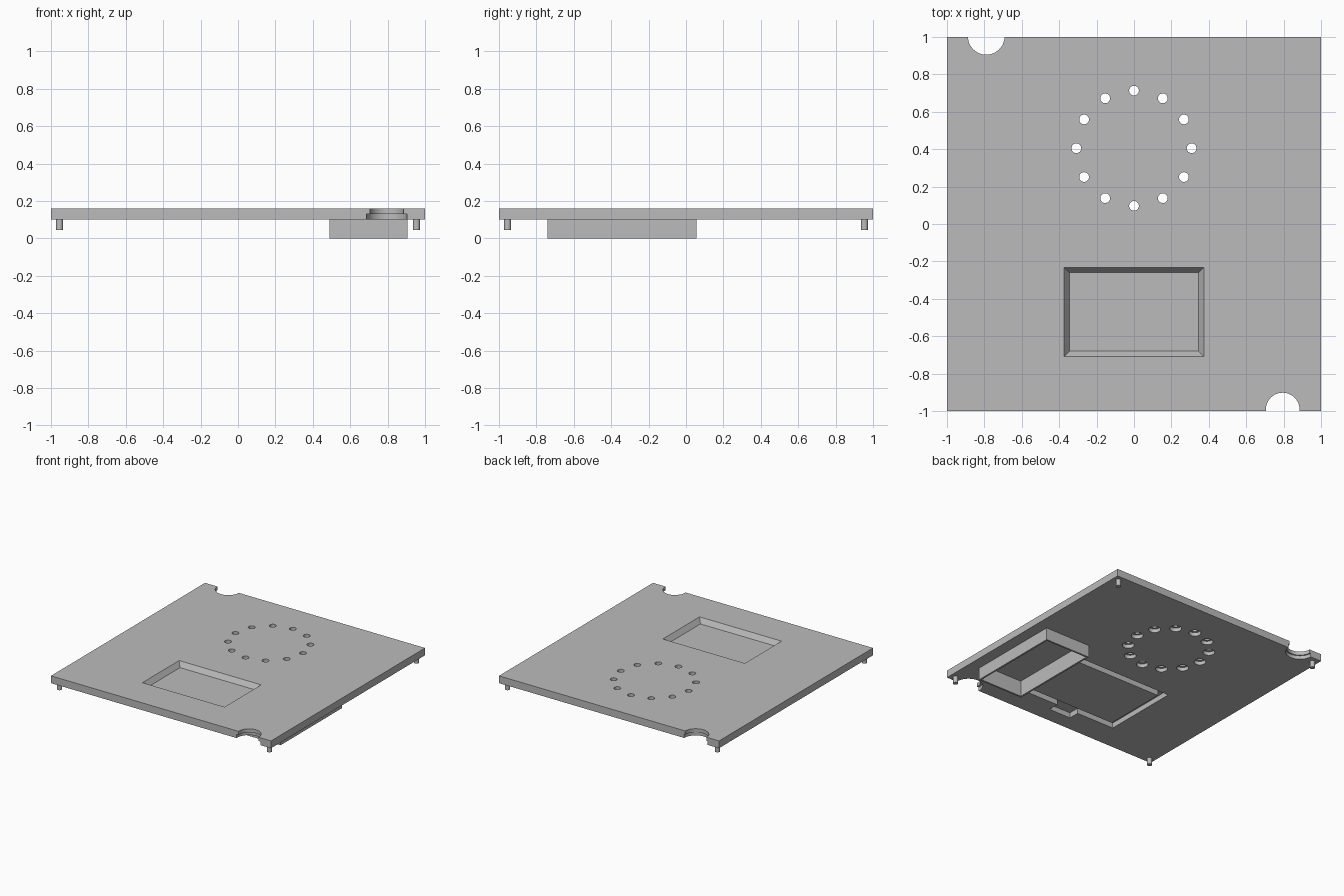
import bpy, bmesh
from math import cos, sin, tau
from mathutils import Matrix, Vector

old = bpy.data.objects.get("Cube")
if old:
    bpy.data.objects.remove(old, do_unlink=True)

grey = bpy.data.materials.new("plain grey")
grey.use_nodes = True
colour = (0.5, 0.5, 0.5, 1)
grey.diffuse_color = colour
grey.node_tree.nodes["Principled BSDF"].inputs["Base Color"].default_value = colour

BOTTOM, STEP, TOP = 0.10, 0.13, 0.16
BELOW, ABOVE = BOTTOM - 0.02, TOP + 0.02


def finish(bm, name):
    mesh = bpy.data.meshes.new(name)
    bm.to_mesh(mesh)
    bm.free()
    mesh.materials.append(grey)
    obj = bpy.data.objects.new(name, mesh)
    bpy.context.collection.objects.link(obj)
    return obj


def box(name, x, y, z, flare=0):
    """Box between limits; flare widens its top on every side."""
    bm = bmesh.new()
    bmesh.ops.create_cube(bm, size=1)
    for v in bm.verts:
        side = v.co.copy()
        v.co = Vector([r[0] if s < 0 else r[1] for s, r in zip(side, (x, y, z))])
        if side.z > 0:
            v.co.x += flare if side.x > 0 else -flare
            v.co.y += flare if side.y > 0 else -flare
    return finish(bm, name)


def cylinder(name, x, y, radius, z, segments=32):
    bm = bmesh.new()
    bmesh.ops.create_cone(bm, cap_ends=True, segments=segments, radius1=radius,
                          radius2=radius, depth=z[1] - z[0],
                          matrix=Matrix.Translation((x, y, (z[0] + z[1]) / 2)))
    return finish(bm, name)


def combine(target, tool, operation="DIFFERENCE"):
    """Apply a boolean and discard the tool."""
    mod = target.modifiers.new("shape", "BOOLEAN")
    mod.object, mod.operation, mod.solver = tool, operation, "EXACT"
    bpy.context.view_layer.objects.active = target
    bpy.ops.object.modifier_apply(modifier=mod.name)
    bpy.data.objects.remove(tool, do_unlink=True)


def smooth(obj):
    bpy.ops.object.select_all(action="DESELECT")
    obj.select_set(True)
    bpy.context.view_layer.objects.active = obj
    bpy.ops.object.shade_smooth_by_angle()


# Flat panel with an open compartment under its left side
panel = box("panel", (-1, 1), (-1, 1), (BOTTOM, TOP))
combine(panel, box("compartment", (0.49, 0.905), (-0.74, 0.055), (0, 0.12)), "UNION")
combine(panel, box("compartment_hollow", (0.505, 0.89), (-0.725, 0.04), (-0.02, STEP)))

# Bevelled window recess in the top
combine(panel, box("window_recess", (-0.345, 0.345), (-0.68, -0.26), (0.12, ABOVE), 0.042))

# Groove around the window and a cable notch, both underneath
groove = box("groove", (-0.445, 0.445), (-0.78, -0.13), (BELOW, 0.143))
combine(groove, box("island", (-0.39, 0.39), (-0.725, -0.185), (0, 0.2)))
combine(panel, groove)
combine(panel, box("cable_notch", (-0.1, 0.1), (-0.87, -0.75), (BELOW, 0.143)))

# Ring of counterbored holes
for i in range(12):
    x, y = 0.308 * cos(tau * i / 12), 0.405 + 0.308 * sin(tau * i / 12)
    combine(panel, cylinder("hole", x, y, 0.026, (BELOW, ABOVE)))
    combine(panel, cylinder("counterbore", x, y, 0.045, (BELOW, STEP)))

# Stepped half-round notches on the front and back edges
for x, y, radius in ((0.795, -0.992, 0.09), (-0.79, 1.003, 0.098)):
    combine(panel, cylinder("edge_notch", x, y, radius, (BELOW, ABOVE), 48))
    combine(panel, cylinder("edge_notch_step", x, y, 0.108, (BELOW, STEP), 48))
smooth(panel)

# Corner pins
for x in (-0.954, 0.954):
    for y in (-0.954, 0.954):
        name = ("front" if y < 0 else "back") + ("_left" if x > 0 else "_right") + "_pin"
        smooth(cylinder(name, x, y, 0.019, (0.045, BOTTOM + 0.01)))
